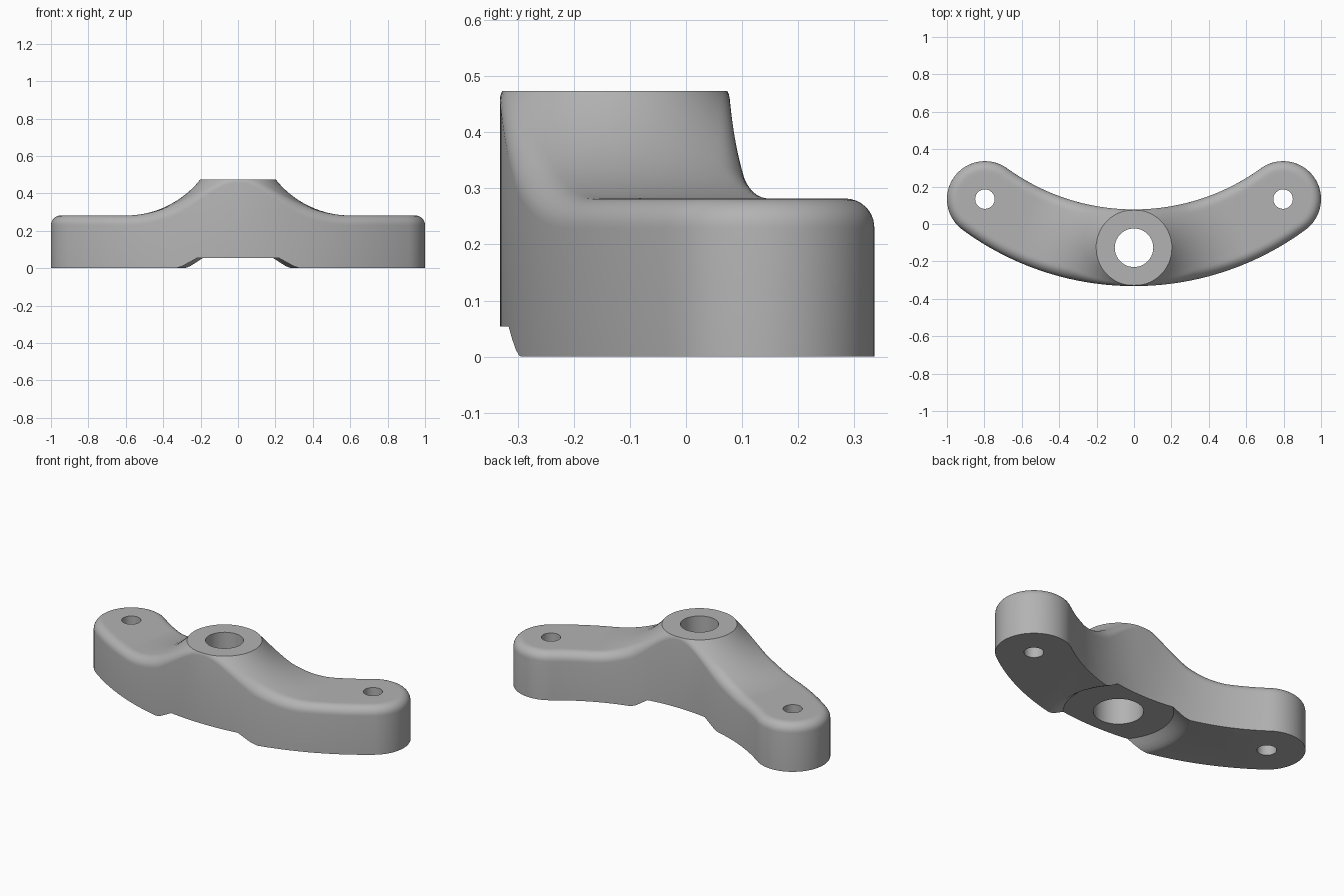
import bpy, bmesh, math
from mathutils import Vector

if "Cube" in bpy.data.objects:
    bpy.data.objects.remove(bpy.data.objects["Cube"])

# Main dimensions
HUB = Vector((0, -0.127))            # hub centre
END = Vector((0.797, 0.133))         # arm end centre
END_R = 0.203
OUT_R, OUT_C = 1.546, Vector((0, 1.214))   # front arc
IN_R, IN_C = 1.157, Vector((0, 1.235))     # back arc
ARM_Z, HUB_Z, HUB_R, FOOT_R = 0.282, 0.474, 0.203, 0.60
RISE, RUN = HUB_Z - ARM_Z, FOOT_R - HUB_R
SWEEP_R = (RUN ** 2 + RISE ** 2) / (2 * RISE)

grey = bpy.data.materials.new("plain grey")
grey.use_nodes = True
grey.diffuse_color = (0.45, 0.45, 0.45, 1)
grey.node_tree.nodes["Principled BSDF"].inputs["Base Color"].default_value = (0.45, 0.45, 0.45, 1)


def make_object(name, bm):
    bmesh.ops.recalc_face_normals(bm, faces=bm.faces)
    mesh = bpy.data.meshes.new(name)
    bm.to_mesh(mesh)
    bm.free()
    mesh.materials.append(grey)
    obj = bpy.data.objects.new(name, mesh)
    bpy.context.collection.objects.link(obj)
    return obj


def turned(name, centre, profile, sides=96):
    """Closed solid of revolution from (radius, z) points, capped at both ends."""
    bm = bmesh.new()
    rings = [[bm.verts.new((centre[0] + r * math.cos(2 * math.pi * i / sides),
                            centre[1] + r * math.sin(2 * math.pi * i / sides), z))
              for i in range(sides)] for r, z in profile]
    for a, b in zip(rings, rings[1:]):
        for i in range(sides):
            j = (i + 1) % sides
            bm.faces.new((a[i], a[j], b[j], b[i]))
    bm.faces.new(rings[0])
    bm.faces.new(rings[-1])
    return make_object(name, bm)


def top_height(p):
    """Flat arms sweeping up to the hub, with the rim rounded over."""
    d = (p - HUB).length
    k = FOOT_R - max(d, HUB_R - 0.03)
    z = ARM_Z + (SWEEP_R - math.sqrt(SWEEP_R ** 2 - k * k) if k > 0 else 0)
    z += max(0, HUB_R - 0.03 - d) * 1.2
    q = Vector((abs(p.x), p.y))
    along = Vector((0.81, 0.587))
    if (q - END).dot(along) > 0:
        edge = END_R - (q - END).length
    else:
        edge = min(OUT_R - (q - OUT_C).length, (q - IN_C).length - IN_R)
    t = min(1, max(0, (d - 0.205) / 0.155))
    r = 0.012 + 0.040 * t
    e = max(0, min(edge, r))
    return z - (r - math.sqrt(max(0, r * r - (r - e) ** 2)))


# Outline of one half: front arc, round end, back arc, each paired with a spine point
N, CAP = 56, 36
to_out, to_in = END - OUT_C, END - IN_C
ang_out = math.atan2(to_out.x, -to_out.y)
ang_in = math.atan2(to_in.x, -to_in.y)


def arc(c, r, a):
    return c + r * Vector((math.sin(a), -math.cos(a)))


front = [arc(OUT_C, OUT_R, ang_out * i / N) for i in range(N + 1)]
back = [arc(IN_C, IN_R, ang_in * i / N) for i in range(N + 1)]
spine = [(a + b) / 2 for a, b in zip(front, back)]
half = list(zip(front, spine))
a0, a1 = ang_out, ang_in + math.pi
for i in range(1, CAP):
    half.append((arc(END, END_R, a0 + (a1 - a0) * i / CAP), spine[-1]))
half += list(zip(back, spine))[::-1]
mirror = [(Vector((-q.x, q.y)), Vector((-c.x, c.y))) for q, c in half[1:-1]][::-1]
loop = half + mirror

# Body: nested rings over the top, straight walls, flat underside
bm = bmesh.new()
fractions = [0, 0.2, 0.4, 0.55, 0.67, 0.74, 0.79, 0.84, 0.88, 0.92, 0.95, 0.975, 0.992, 1]
rings = []
for f in fractions:
    pts = [c + (q - c) * f for q, c in loop]
    rings.append([bm.verts.new((p.x, p.y, top_height(p))) for p in pts])
rings.append([bm.verts.new((q.x, q.y, 0)) for q, c in loop])
for a, b in zip(rings, rings[1:]):
    for i in range(len(loop)):
        j = (i + 1) % len(loop)
        bm.faces.new((a[i], a[j], b[j], b[i]))
bm.faces.new(rings[-1])
bmesh.ops.remove_doubles(bm, verts=bm.verts, dist=1e-5)
body = make_object("rocker_arm", bm)

# Cutters: hub top plane, underside recess, stepped hub bore, two pin holes
cutters = [
    turned("hub_top_cutter", HUB, [(0.5, HUB_Z), (0.5, 1.0)]),
    turned("recess_cutter", HUB, [(0.385, -0.1), (0.385, -0.002), (0.365, 0.003), (0.345, 0.012),
                                  (0.32, 0.030), (0.29, 0.054)]),
    turned("bore_cutter", HUB, [(0.132, -0.2), (0.132, 0.26), (0.103, 0.26), (0.103, 1.0)], 64),
]
for side in (-1, 1):
    cutters.append(turned("pin_hole_cutter", (side * END.x, END.y), [(0.052, -0.2), (0.052, 1.0)], 40))

bpy.ops.object.select_all(action='DESELECT')
bpy.context.view_layer.objects.active = body
body.select_set(True)
for cutter in cutters:
    cutter.hide_render = True
    mod = body.modifiers.new("cut", 'BOOLEAN')
    mod.operation = 'DIFFERENCE'
    mod.solver = 'EXACT'
    mod.object = cutter
    bpy.ops.object.modifier_apply(modifier=mod.name)
    bpy.data.objects.remove(cutter)

bpy.ops.object.shade_smooth_by_angle(angle=math.radians(30))
